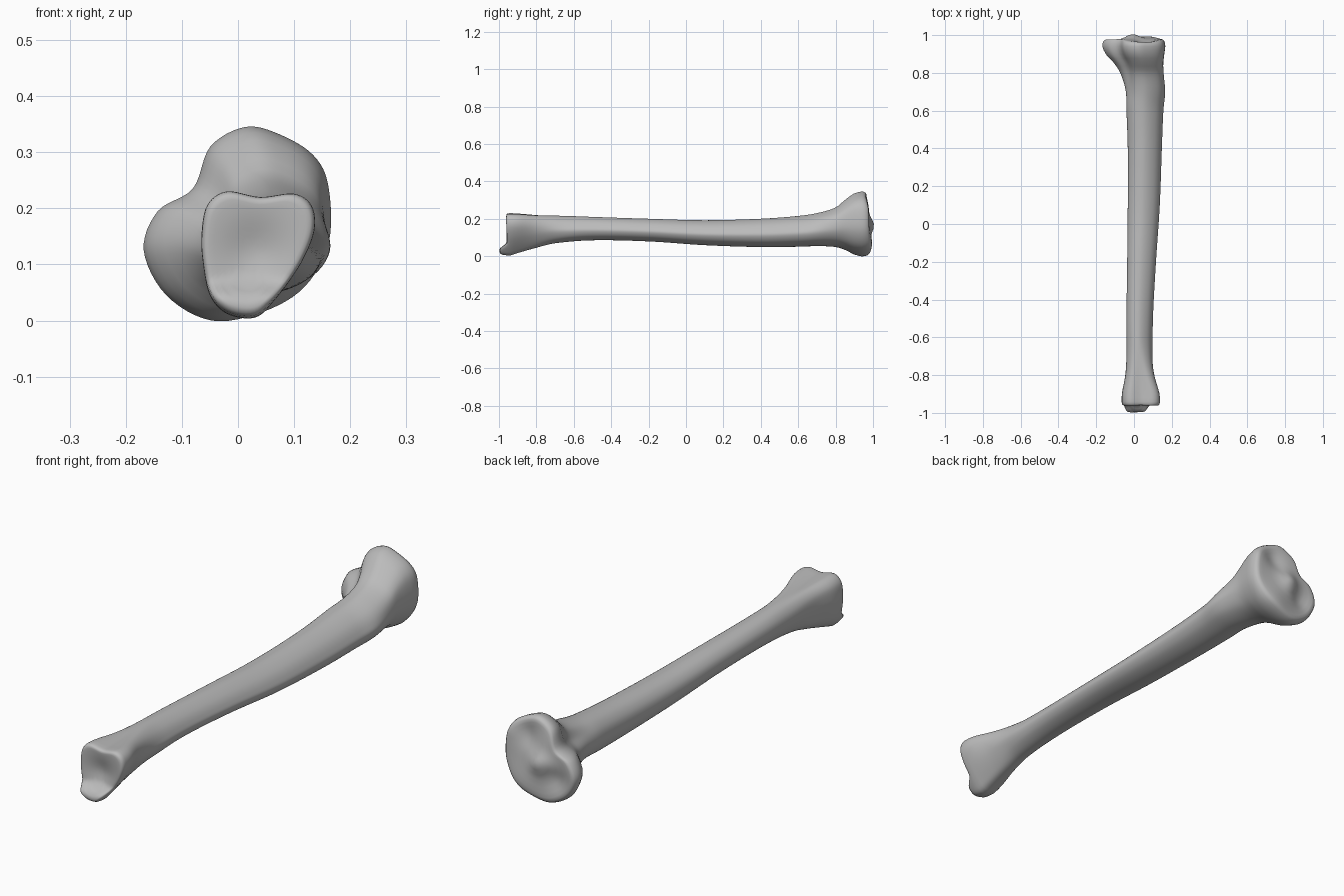
import bpy
import bmesh
import math
from mathutils import Vector

cube = bpy.data.objects.get("Cube")
if cube:
    bpy.data.objects.remove(cube)

# Matching cross-section outlines (x, z), counter-clockwise from +x
KNEE = [(.158, .14), (.157, .24), (.13, .295), (.07, .332), (.01, .345),
        (-.052, .31), (-.083, .235), (-.145, .195), (-.17, .125),
        (-.13, .045), (-.05, 0), (.04, .015), (.115, .06)]
SHAFT = [(1, .4), (.95, .6), (.82, .8), (.62, .95), (.42, 1), (.2, .93),
         (.05, .75), (0, .52), (.04, .3), (.15, .12), (.35, 0), (.62, .02),
         (.88, .17)]
ANKLE = [(.112, .1), (.137, .16), (.132, .205), (.1, .226), (.04, .22),
         (-.02, .23), (-.055, .205), (-.065, .15), (-.062, .1),
         (-.05, .045), (-.02, .012), (.03, .005), (.065, .035)]

# Extents along the bone: y, x min, x max, z min, z max
STATIONS = [(-.94, -.065, .136, .005, .23), (-.9, -.064, .134, .018, .228),
            (-.8, -.046, .11, .046, .222), (-.7, -.04, .1, .07, .218),
            (-.5, -.04, .1, .086, .21), (-.2, -.036, .116, .08, .2),
            (.1, -.033, .136, .06, .192), (.4, -.033, .147, .05, .2),
            (.6, -.04, .155, .052, .215), (.7, -.045, .164, .055, .23),
            (.8, -.075, .155, .05, .26), (.85, -.105, .152, .035, .3),
            (.9, -.15, .157, .01, .335), (.94, -.168, .162, 0, .345)]


def smoothstep(a, b, value):
    t = min(1, max(0, (value - a) / (b - a)))
    return t * t * (3 - 2 * t)


def normalised(outline):
    """Fit an outline to the unit square."""
    xs, zs = zip(*outline)
    return [Vector(((x - min(xs)) / (max(xs) - min(xs)),
                    (z - min(zs)) / (max(zs) - min(zs)))) for x, z in outline]


def closed_curve(points, steps):
    """Smooth closed curve through the points."""
    result = []
    count = len(points)
    for i in range(count):
        before, start, end, after = (points[(i + k) % count] for k in (-1, 0, 1, 2))
        for step in range(steps):
            t = step / steps
            result.append(start + (end - before) * t / 2
                          + (before * 2 - start * 5 + end * 4 - after) * t * t / 2
                          + (start * 3 - before - end * 3 + after) * t ** 3 / 2)
    return result


def extents_at(y):
    """Smoothly interpolate the station extents."""
    last = len(STATIONS) - 1
    i = max(k for k in range(last) if STATIONS[k][0] <= y or k == 0)
    a, b = STATIONS[i], STATIONS[i + 1]
    before, after = STATIONS[max(i - 1, 0)], STATIONS[min(i + 2, last)]
    span = b[0] - a[0]
    t = (y - a[0]) / span
    values = []
    for k in range(1, len(a)):
        slope_a = (b[k] - before[k]) / (b[0] - before[0]) * span
        slope_b = (after[k] - a[k]) / (after[0] - a[0]) * span
        ease = t * t * (3 - 2 * t)
        values.append(a[k] + (b[k] - a[k]) * ease
                      + slope_a * t * (1 - t) ** 2 - slope_b * t * t * (1 - t))
    return values


knee, shaft, ankle = (normalised(o) for o in (KNEE, SHAFT, ANKLE))


def section(y):
    """Cross-section ring at y, blended between the outlines."""
    x_min, x_max, z_min, z_max = extents_at(y)
    to_knee = smoothstep(.62, .9, y)
    to_ankle = smoothstep(-.6, -.92, y)
    points = []
    for k, s, a in zip(knee, shaft, ankle):
        p = s + (k - s) * to_knee + (a - s) * to_ankle
        points.append(Vector((x_min + p.x * (x_max - x_min), y,
                              z_min + p.y * (z_max - z_min))))
    return closed_curve(points, 6)


def bump(x, z, cx, cz, radius):
    return math.exp(-((x - cx) ** 2 + (z - cz) ** 2) / radius ** 2)


def knee_surface(x, z):
    """Two shallow hollows with a raised ridge between them."""
    return (.978 + .026 * bump(x, z, -.01, .165, .045)
            + .016 * bump(x, z, .06, .07, .08)
            - .018 * bump(x, z, .055, .26, .05)
            - .014 * bump(x, z, -.08, .11, .05)
            - .012 * smoothstep(.24, .34, z))


def ankle_surface(x, z):
    """Hollow joint face with a projecting lower tip."""
    return (-.962 + .02 * bump(x, z, .03, .12, .06)
            - .036 * smoothstep(.075, .035, z))


def cap_rings(rim, surface):
    """Rings that round the rim over and close the end."""
    centre = sum(rim, Vector()) / len(rim)
    rings = []
    for scale, reach in ((.99, .4), (.965, .75), (.92, .95), (.85, 1), (.75, 1),
                         (.62, 1), (.48, 1), (.34, 1), (.2, 1), (.07, 1)):
        ring = []
        for p in rim:
            q = centre + (p - centre) * scale
            q.y = p.y + (surface(q.x, q.z) - p.y) * reach
            ring.append(q)
        rings.append(ring)
    return rings


# Whole bone lofted from end to end
first, last = STATIONS[0][0], STATIONS[-1][0]
steps = 90
body = [section(first + (last - first) * i / steps) for i in range(steps + 1)]
rings = cap_rings(body[0], ankle_surface)[::-1] + body + cap_rings(body[-1], knee_surface)

bm = bmesh.new()
loops = [[bm.verts.new(p) for p in ring] for ring in rings]
for low, high in zip(loops, loops[1:]):
    for i in range(len(low)):
        j = (i + 1) % len(low)
        bm.faces.new((low[i], low[j], high[j], high[i]))
bm.faces.new(loops[0])
bm.faces.new(loops[-1])
bmesh.ops.recalc_face_normals(bm, faces=bm.faces)
for face in bm.faces:
    face.smooth = True

mesh = bpy.data.meshes.new("shin_bone")
bm.to_mesh(mesh)
bm.free()
bone = bpy.data.objects.new("shin_bone", mesh)
bpy.context.collection.objects.link(bone)

# Bone colour
grey = bpy.data.materials.new("bone_grey")
grey.use_nodes = True
colour = (.5, .5, .5, 1)
grey.diffuse_color = colour
grey.node_tree.nodes["Principled BSDF"].inputs["Base Color"].default_value = colour
mesh.materials.append(grey)
